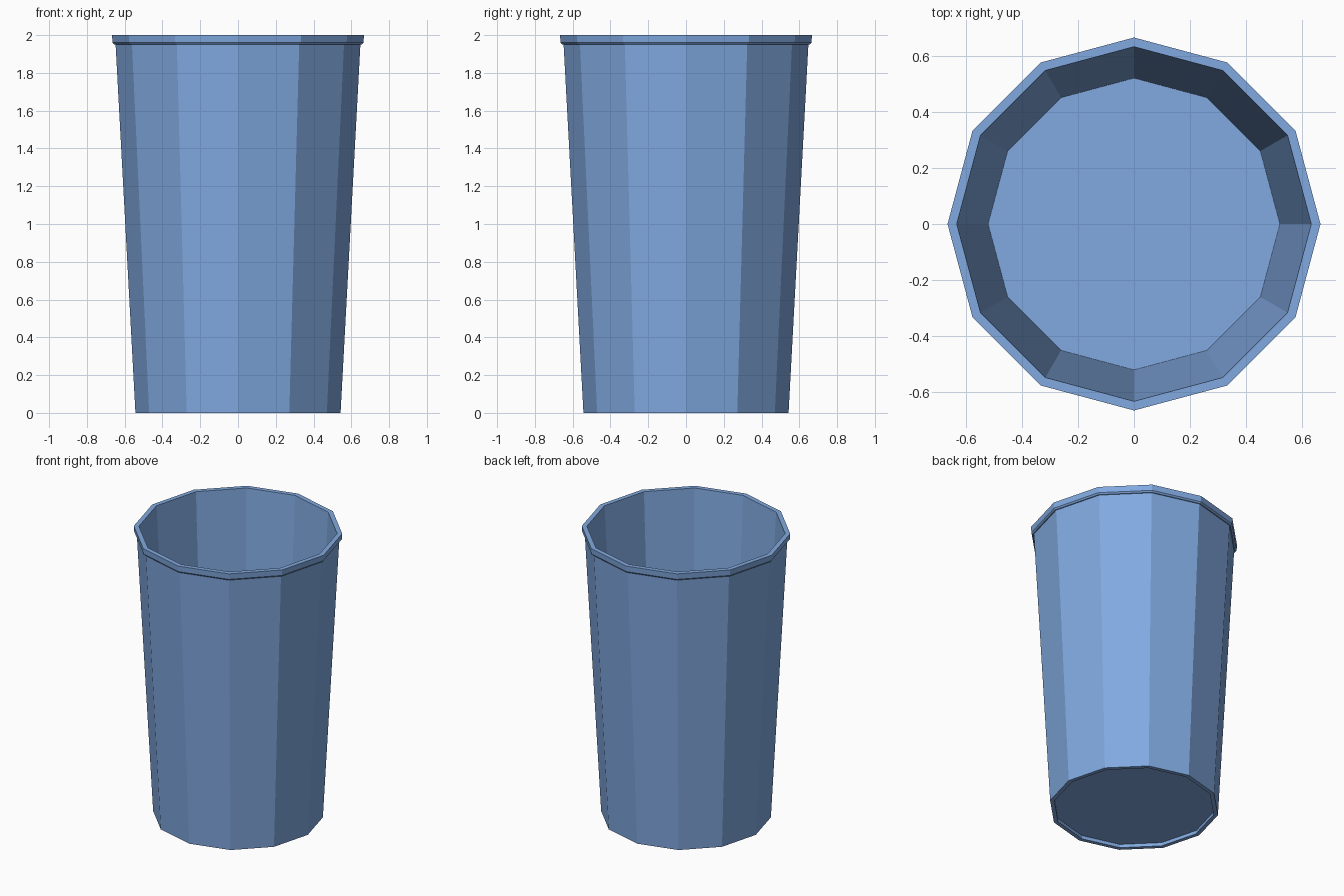
import bpy, bmesh
from math import cos, sin, pi

if "Cube" in bpy.data.objects:
    bpy.data.objects.remove(bpy.data.objects["Cube"])

SIDES = 12


def lathe(name, profile):
    """Revolve an (r, z) profile into a faceted solid; both ends are capped."""
    bm = bmesh.new()
    rings = [[bm.verts.new((r * cos(2 * pi * i / SIDES), r * sin(2 * pi * i / SIDES), z))
              for i in range(SIDES)] for r, z in profile]
    for a, b in zip(rings, rings[1:]):
        for i in range(SIDES):
            j = (i + 1) % SIDES
            bm.faces.new((a[i], a[j], b[j], b[i]))
    bm.faces.new(rings[0])
    bm.faces.new(rings[-1])
    bmesh.ops.recalc_face_normals(bm, faces=bm.faces)
    mesh = bpy.data.meshes.new(name)
    bm.to_mesh(mesh)
    bm.free()
    obj = bpy.data.objects.new(name, mesh)
    bpy.context.collection.objects.link(obj)
    return obj


# Tapered cup: recessed underside, foot ring, outer wall, lip, inner wall, floor
cup = lathe("cup", [
    (0.517, 0.025), (0.515, 0.0), (0.543, 0.0),
    (0.648, 1.95), (0.655, 1.95), (0.664, 1.96), (0.667, 2.0),
    (0.634, 2.0), (0.522, 0.04),
])

# Blue material
blue = bpy.data.materials.new("blue")
blue.diffuse_color = (0.22, 0.40, 0.75, 1)
blue.use_nodes = True
blue.node_tree.nodes["Principled BSDF"].inputs["Base Color"].default_value = blue.diffuse_color
cup.data.materials.append(blue)
